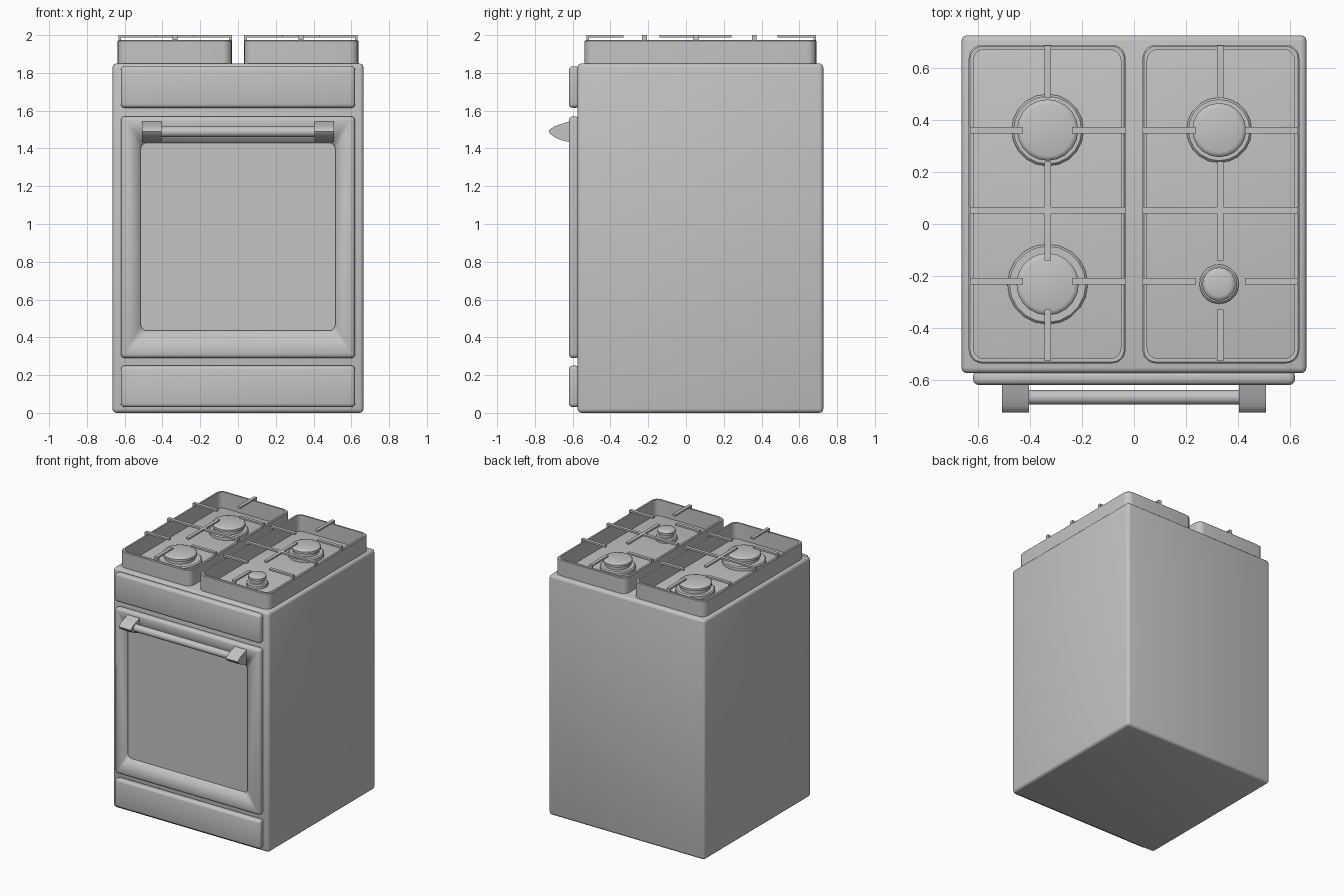
import bpy
import bmesh
import math
from mathutils import Matrix

cube = bpy.data.objects.get("Cube")
if cube:
    bpy.data.objects.remove(cube, do_unlink=True)

grey = bpy.data.materials.new("grey enamel")
grey.use_nodes = True
GREY = (0.55, 0.55, 0.55, 1)
grey.diffuse_color = GREY
grey.node_tree.nodes["Principled BSDF"].inputs["Base Color"].default_value = GREY


def finish(name, bm, smooth=True):
    bmesh.ops.recalc_face_normals(bm, faces=bm.faces)
    mesh = bpy.data.meshes.new(name)
    bm.to_mesh(mesh)
    bm.free()
    mesh.materials.append(grey)
    obj = bpy.data.objects.new(name, mesh)
    bpy.context.collection.objects.link(obj)
    if smooth:
        bpy.ops.object.select_all(action='DESELECT')
        obj.select_set(True)
        bpy.context.view_layer.objects.active = obj
        bpy.ops.object.shade_smooth_by_angle(angle=math.radians(35))
    return obj


def add_box(bm, x, y, z):
    size = Matrix.Diagonal((x[1] - x[0], y[1] - y[0], z[1] - z[0], 1))
    centre = Matrix.Translation((sum(x) / 2, sum(y) / 2, sum(z) / 2))
    return bmesh.ops.create_cube(bm, size=1, matrix=centre @ size)["verts"]


def rounded_box(name, x, y, z, radius, segments=3):
    bm = bmesh.new()
    add_box(bm, x, y, z)
    bmesh.ops.bevel(bm, geom=bm.edges[:], offset=radius, segments=segments,
                    profile=0.5, affect='EDGES')
    return finish(name, bm)


def rounded_rect(a, b, radius, steps=5):
    """Outline of a rounded rectangle given its ranges in two axes."""
    corners = [(a[1], b[1], -1, -1), (a[0], b[1], 1, -1),
               (a[0], b[0], 1, 1), (a[1], b[0], -1, 1)]
    points = []
    for k, (u, v, su, sv) in enumerate(corners):
        for i in range(steps + 1):
            t = math.pi / 2 * (k + i / steps)
            points.append((u + su * radius + radius * math.cos(t),
                           v + sv * radius + radius * math.sin(t)))
    return points


def bridge(bm, lower, upper):
    n = len(lower)
    for i in range(n):
        j = (i + 1) % n
        bm.faces.new((lower[i], lower[j], upper[j], upper[i]))


def prism(name, points, place, start, end, smooth=True):
    bm = bmesh.new()
    rings = [[bm.verts.new(place(p, d)) for p in points] for d in (start, end)]
    bridge(bm, *rings)
    for ring in rings:
        bm.faces.new(ring)
    return finish(name, bm, smooth)


# Cabinet and front panels
rounded_box("cabinet", (-0.665, 0.665), (-0.575, 0.727), (0, 1.85), 0.022)
FRONT = (-0.62, -0.565)
rounded_box("lower_drawer", (-0.62, 0.62), FRONT, (0.03, 0.25), 0.02)
rounded_box("control_panel", (-0.62, 0.62), FRONT, (1.615, 1.835), 0.02)
door = rounded_box("oven_door", (-0.62, 0.62), FRONT, (0.29, 1.57), 0.022)

# Shallow recess in the door
cutter = prism("door_recess_cutter", rounded_rect((-0.515, 0.515), (0.435, 1.43), 0.035),
               lambda p, d: (p[0], d, p[1]), -0.7, -0.608)
cutter.hide_render = True
cutter.hide_viewport = True
cut = door.modifiers.new("recess", 'BOOLEAN')
cut.operation = 'DIFFERENCE'
cut.solver = 'EXACT'
cut.object = cutter

# Handle brackets and bar
BRACKET = [(-0.615, 1.545), (-0.66, 1.53), (-0.7, 1.515), (-0.722, 1.5), (-0.727, 1.49),
           (-0.718, 1.476), (-0.69, 1.456), (-0.655, 1.442), (-0.615, 1.433)]
for side, s in (("left", 1), ("right", -1)):
    prism("handle_bracket_" + side, BRACKET, lambda p, d: (d, p[0], p[1]),
          s * 0.405, s * 0.508)
bm = bmesh.new()
bmesh.ops.create_cone(bm, cap_ends=True, segments=20, radius1=0.028, radius2=0.028, depth=0.83,
                      matrix=Matrix.Translation((0, -0.668, 1.488))
                      @ Matrix.Rotation(math.pi / 2, 4, 'Y'))
finish("handle_bar", bm)


# Open tray frames around each pair of burners
def tray_frame(name, x, y, z, wall):
    bm = bmesh.new()
    ease = 0.005
    section = [(0, z[0]), (0, z[1] - ease), (ease, z[1]), (wall, z[1]), (wall, z[0])]
    rings = []
    for inset, h in section:
        outline = rounded_rect((x[0] + inset, x[1] - inset),
                               (y[0] + inset, y[1] - inset), 0.05 - inset / 2)
        rings.append([bm.verts.new((u, v, h)) for u, v in outline])
    for i, ring in enumerate(rings):
        bridge(bm, ring, rings[(i + 1) % len(rings)])
    finish(name, bm)


# Pan support bars, with short feet where they rest on the frame
TOP, UNDER, REST, HALF, FOOT = 2.0, 1.987, 1.965, 0.0125, 0.014


def pan_support(name, cx):
    bm = bmesh.new()
    x0, x1 = cx - 0.3, cx + 0.3
    y0, y1 = -0.528, 0.688

    def bar_x(a, b, y):
        add_box(bm, (a, b), (y - HALF, y + HALF), (UNDER, TOP))

    for y in (-0.22, 0.362):
        bar_x(x0, cx - 0.095, y)
        bar_x(cx + 0.095, x1, y)
    bar_x(x0, x1, 0.053)
    for a, b in ((y0, -0.33), (-0.14, 0.24), (0.485, y1)):
        add_box(bm, (cx - HALF, cx + HALF), (a, b), (UNDER, TOP))
    for y in (-0.22, 0.053, 0.362):
        for a in (x0, x1 - FOOT):
            add_box(bm, (a, a + FOOT), (y - HALF, y + HALF), (REST, UNDER))
    for a in (y0, y1 - FOOT):
        add_box(bm, (cx - HALF, cx + HALF), (a, a + FOOT), (REST, UNDER))
    finish(name, bm, smooth=False)


for side, s in (("left", 1), ("right", -1)):
    tray_frame("tray_frame_" + side, (s * 0.335 - 0.302, s * 0.335 + 0.302),
               (-0.537, 0.69), (1.845, 1.973), 0.018)
    pan_support("pan_support_" + side, s * 0.333)


# Burners: flat crown with a raised cap
def burner(name, x, y, base, cap, sides=20):
    bm = bmesh.new()
    profile = [(base, 1.845), (base, 1.872), (base - 0.008, 1.88), (cap - 0.012, 1.88),
               (cap - 0.012, 1.9), (cap, 1.905), (cap, 1.922), (cap - 0.006, 1.93),
               (cap - 0.018, 1.934)]
    rings = []
    for r, z in profile:
        angles = [2 * math.pi * i / sides for i in range(sides)]
        rings.append([bm.verts.new((x + r * math.cos(t), y + r * math.sin(t), z))
                      for t in angles])
    for lower, upper in zip(rings, rings[1:]):
        bridge(bm, lower, upper)
    bm.faces.new(rings[0])
    bm.faces.new(rings[-1])
    finish(name, bm)


burner("burner_back_right", -0.333, 0.362, 0.139, 0.118)
burner("burner_back_left", 0.328, 0.362, 0.126, 0.104)
burner("burner_front_right", -0.333, -0.232, 0.155, 0.12)
burner("burner_front_left", 0.328, -0.232, 0.076, 0.064)
